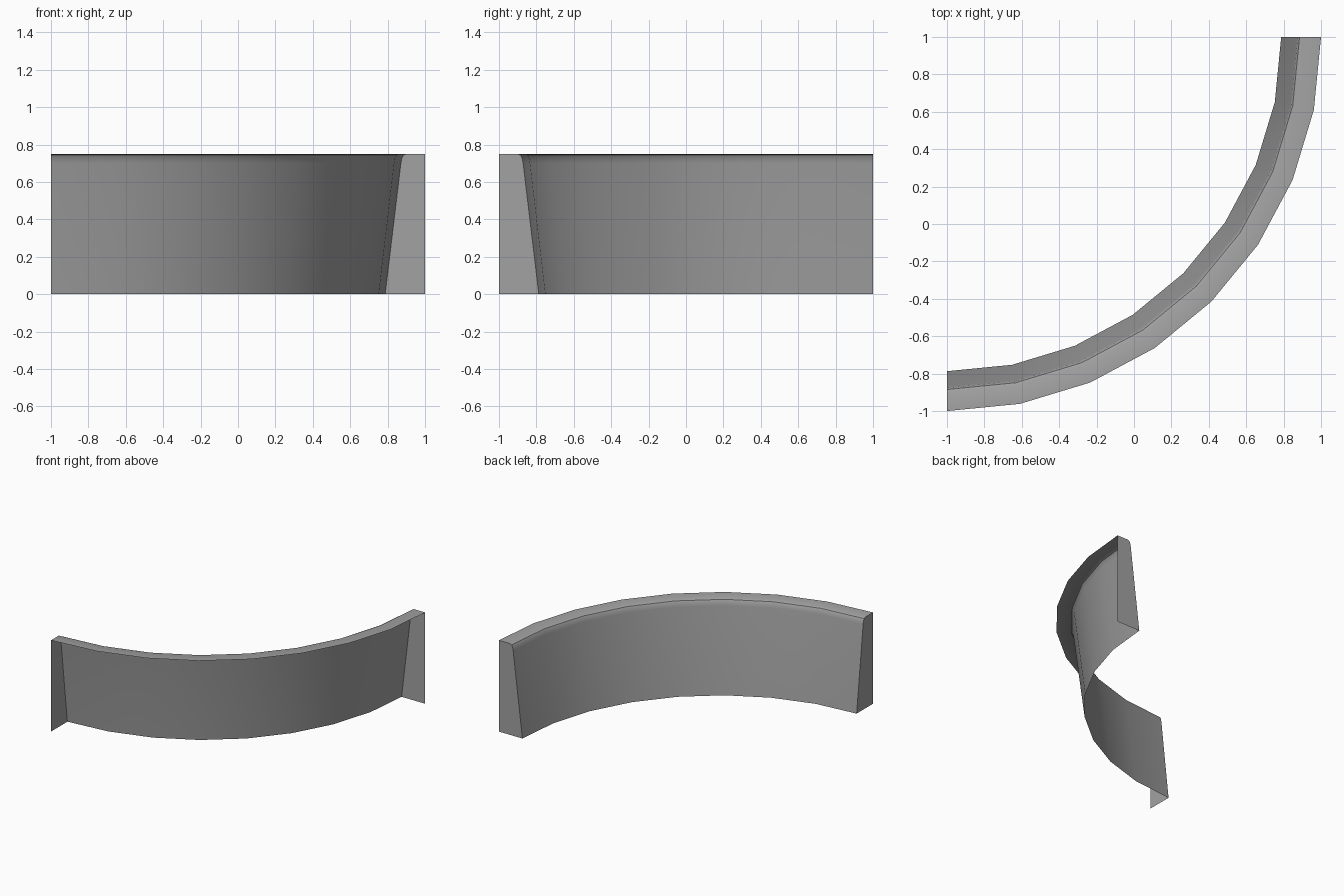
import bpy, bmesh
from math import sin, cos, pi, radians
from mathutils import Vector

cube = bpy.data.objects.get("Cube")
if cube:
    bpy.data.objects.remove(cube, do_unlink=True)

grey = bpy.data.materials.new("stone grey")
grey.use_nodes = True
colour = (0.36, 0.36, 0.36, 1)
grey.diffuse_color = colour
grey.node_tree.nodes["Principled BSDF"].inputs["Base Color"].default_value = colour

# Cross-section (radius, height): sloping inner face, rounded lip, flat top
PROFILE = [(1.787, 0), (1.871, 0.70), (1.876, 0.727), (1.885, 0.743), (1.90, 0.75), (2, 0.75)]
SEGMENTS = 8
CENTRE = Vector((-1, 1, 0))


def ring(bm, step, points):
    """Profile points placed at one step of the quarter turn."""
    a = -pi / 2 * step / SEGMENTS
    return [bm.verts.new(CENTRE + Vector((r * cos(a), r * sin(a), z))) for r, z in points]


def finish(bm, name):
    mesh = bpy.data.meshes.new(name)
    bm.to_mesh(mesh)
    bm.free()
    mesh.materials.append(grey)
    obj = bpy.data.objects.new(name, mesh)
    bpy.context.collection.objects.link(obj)
    return obj


# Curved wall and lip, open at the back and underneath
bm = bmesh.new()
rings = [ring(bm, i, PROFILE) for i in range(SEGMENTS + 1)]
for a, b in zip(rings, rings[1:]):
    for j in range(len(PROFILE) - 1):
        bm.faces.new((a[j], a[j + 1], b[j + 1], b[j]))
bm.normal_update()
# The lip must face up and the wall towards the centre of the curve
if max(bm.faces, key=lambda f: f.calc_center_median().z).normal.z < 0:
    bmesh.ops.reverse_faces(bm, faces=bm.faces[:])
wall = finish(bm, "curved_wall")
bpy.ops.object.select_all(action="DESELECT")
wall.select_set(True)
bpy.context.view_layer.objects.active = wall
bpy.ops.object.shade_smooth_by_angle(angle=radians(30))

# Flat plates closing both ends
for name, step, outward in (("left_end_cap", 0, Vector((0, 1, 0))),
                            ("right_end_cap", SEGMENTS, Vector((-1, 0, 0)))):
    bm = bmesh.new()
    face = bm.faces.new(ring(bm, step, PROFILE + [(2, 0)]))
    face.normal_update()
    if face.normal.dot(outward) < 0:
        face.normal_flip()
    finish(bm, name)
